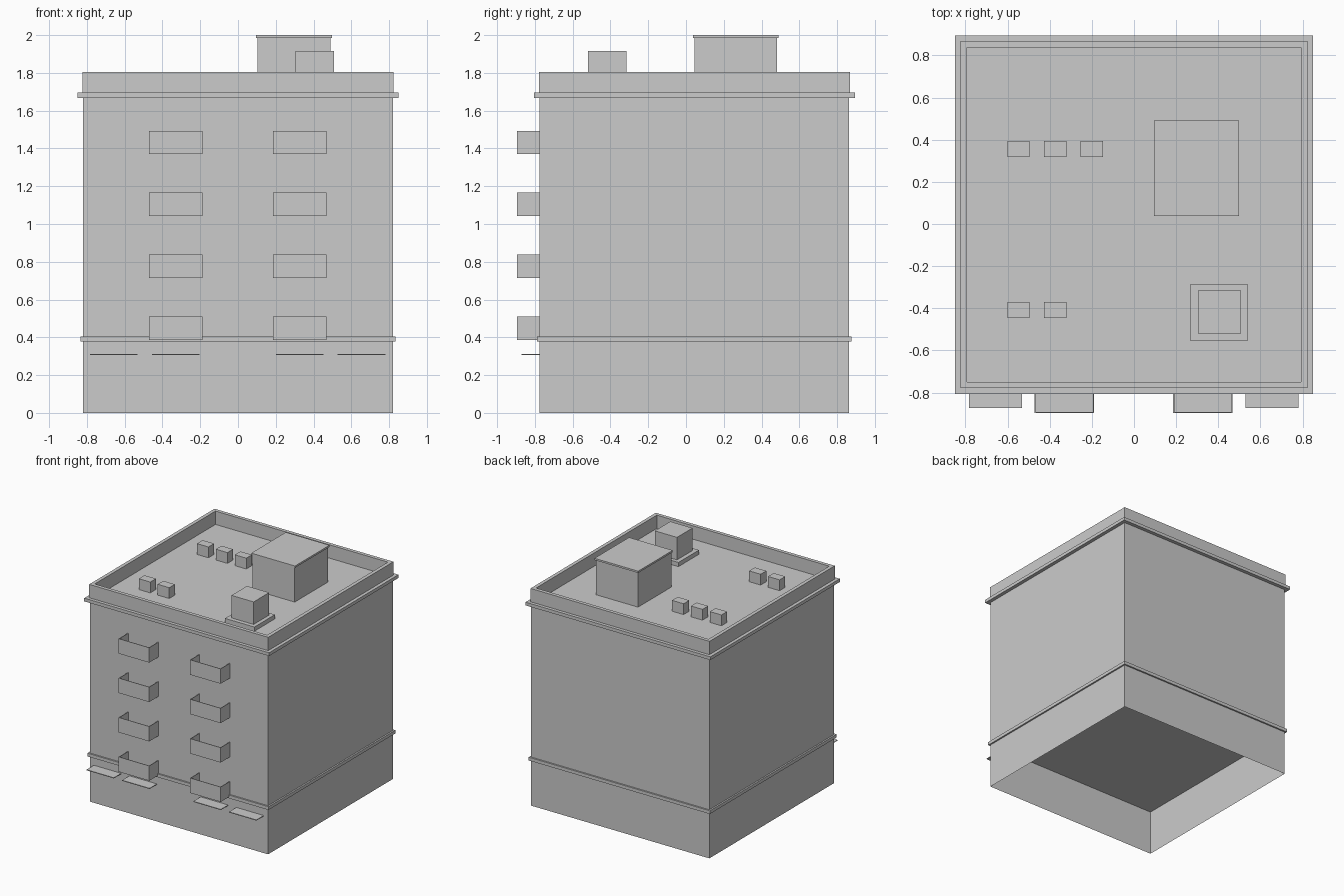
import bpy
import bmesh
from mathutils import Matrix, Vector

cube = bpy.data.objects.get("Cube")
if cube:
    bpy.data.objects.remove(cube, do_unlink=True)

# One plain grey for the whole building
grey = bpy.data.materials.new("plain grey")
grey.use_nodes = True
COLOUR = (0.6, 0.6, 0.6, 1)
grey.diffuse_color = COLOUR
grey.node_tree.nodes["Principled BSDF"].inputs["Base Color"].default_value = COLOUR

CY = 0.044      # centre of the tower in y
FRONT = -0.776  # front wall plane
ROOF = 1.695    # roof deck height


def finish(name, bm):
    mesh = bpy.data.meshes.new(name)
    bm.to_mesh(mesh)
    bm.free()
    mesh.materials.append(grey)
    obj = bpy.data.objects.new(name, mesh)
    bpy.context.collection.objects.link(obj)
    return obj


def add_box(bm, x, y, z):
    """Add a box spanning the (low, high) pairs x, y and z."""
    size = Vector([b - a for a, b in (x, y, z)])
    mid = Vector([(a + b) / 2 for a, b in (x, y, z)])
    bmesh.ops.create_cube(bm, size=1, matrix=Matrix.Translation(mid) @ Matrix.Diagonal(size.to_4d()))


def box(name, x, y, z):
    bm = bmesh.new()
    add_box(bm, x, y, z)
    return finish(name, bm)


def around(c, half):
    return (c - half, c + half)


def square(name, half, z):
    return box(name, around(0, half), around(CY, half), z)


def shell(name, half, z):
    """Square tube of bare walls, open at top and bottom."""
    bm = bmesh.new()
    add_box(bm, around(0, half), around(CY, half), z)
    caps = [f for f in bm.faces if abs(f.normal.z) > 0.5]
    bmesh.ops.delete(bm, geom=caps, context="FACES_ONLY")
    return finish(name, bm)


# Tower: open ground floor, string course, upper walls, cornice
shell("ground_floor_walls", 0.82, (0, 0.377))
square("string_course", 0.833, (0.377, 0.404))
shell("upper_walls", 0.82, (0.404, 1.668))
square("cornice", 0.85, (1.668, ROOF))

# Parapet ring around the roof deck
outer, inner, top = 0.823, 0.793, 1.806
bm = bmesh.new()
for side in (-1, 1):
    add_box(bm, sorted((side * inner, side * outer)), around(CY, outer), (ROOF, top))
    add_box(bm, (-inner, inner), sorted((CY + side * inner, CY + side * outer)), (ROOF, top))
# Merge the four lengths into one clean ring without inner end faces
bmesh.ops.delete(bm, geom=[f for f in bm.faces if abs(f.normal.y) > 0.5
                           and abs(abs(f.calc_center_median().x) - (inner + outer) / 2) < 0.02
                           and abs(abs(f.calc_center_median().y - CY) - outer) > 0.01],
                 context="FACES")
finish("parapet", bm)

# Stair house with overhanging lid
box("stair_house", around(0.297, 0.193), around(0.263, 0.218), (ROOF, 1.985))
box("stair_house_lid", around(0.297, 0.201), around(0.264, 0.227), (1.985, 2.0))

# Large roof unit on its pad
box("roof_unit_pad", around(0.404, 0.135), around(-0.42, 0.135), (ROOF, 1.73))
box("roof_unit", around(0.406, 0.102), around(-0.418, 0.102), (1.73, 1.917))

# Small roof vents in two rows
for y, count in ((0.356, 3), (-0.408, 2)):
    for i in range(count):
        box(f"roof_vent_{'back' if y > 0 else 'front'}_{i + 1}",
            around(-0.548 + i * 0.174, 0.053), around(y, 0.037), (ROOF, 1.785))

# Balconies: floor plate and thin guards, open on top
edge = -0.896
thick = 0.005
for label, x in (("right", -0.33), ("left", 0.327)):
    lo, hi = around(x, 0.141)
    for floor in range(4):
        z = 0.387 + floor * 0.3275
        guard = (z, z + 0.124)
        bm = bmesh.new()
        add_box(bm, (lo, hi), (edge, edge + thick), guard)
        add_box(bm, (lo, lo + thick), (edge + thick, FRONT), guard)
        add_box(bm, (hi - thick, hi), (edge + thick, FRONT), guard)
        add_box(bm, (lo + thick, hi - thick), (edge + thick, FRONT), (z, z + thick))
        finish(f"balcony_{label}_{floor + 1}", bm)

# Flat awnings over the ground floor openings
for i, x in enumerate((-0.657, -0.329, 0.326, 0.654)):
    box(f"awning_{i + 1}", around(x, 0.126), (-0.872, FRONT), (0.306, 0.312))
